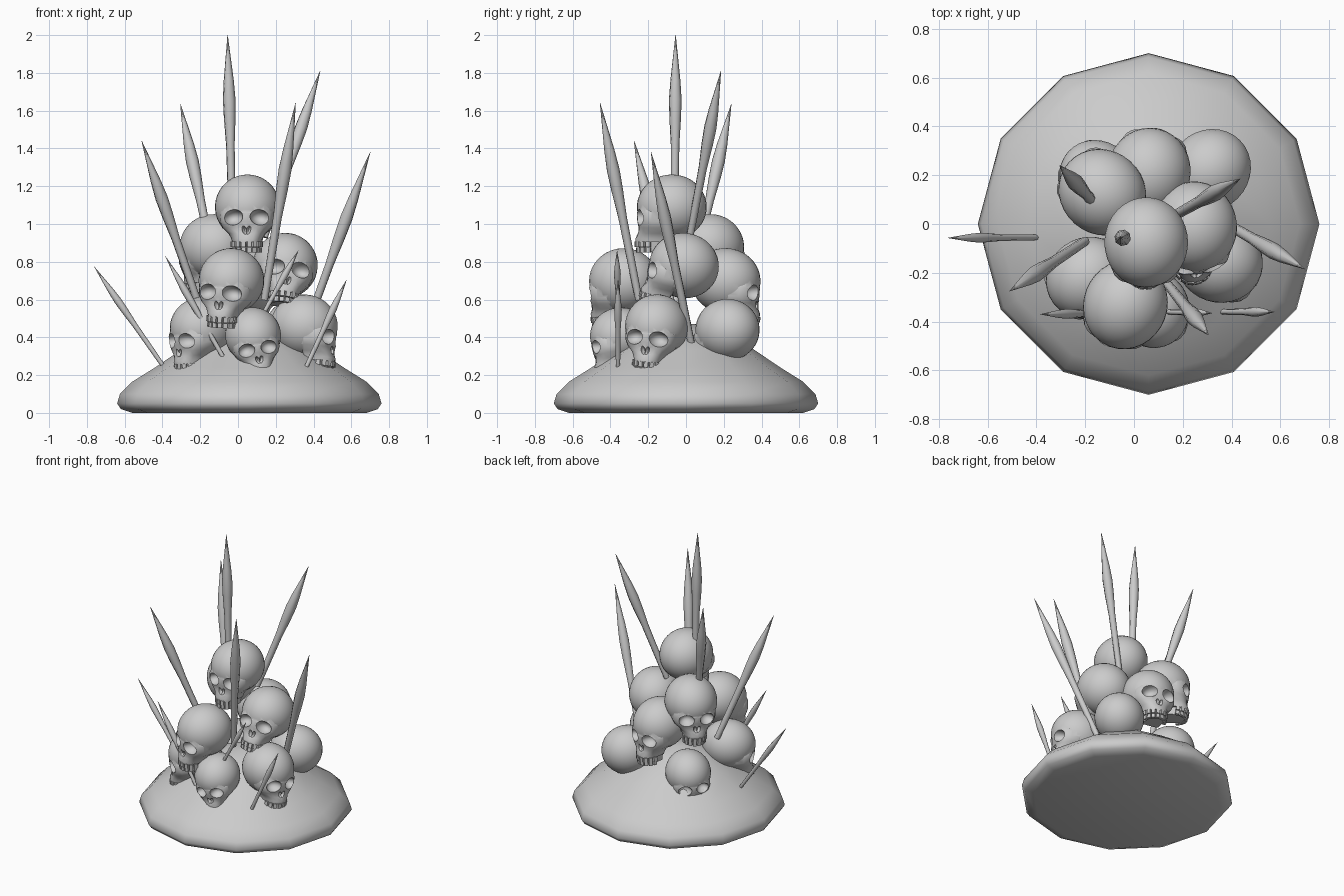
import bpy, bmesh, math
from mathutils import Matrix, Vector

if "Cube" in bpy.data.objects:
    bpy.data.objects.remove(bpy.data.objects["Cube"])


def finish(bm, name, angle=35):
    bmesh.ops.recalc_face_normals(bm, faces=bm.faces)
    me = bpy.data.meshes.new(name)
    bm.to_mesh(me)
    bm.free()
    ob = bpy.data.objects.new(name, me)
    bpy.context.collection.objects.link(ob)
    activate(ob)
    bpy.ops.object.shade_smooth_by_angle(angle=math.radians(angle))
    return ob


def activate(ob):
    bpy.ops.object.select_all(action='DESELECT')
    ob.select_set(True)
    bpy.context.view_layer.objects.active = ob


def loft(bm, rings):
    """Skin a stack of equal-length point rings and cap both ends."""
    vs = [[bm.verts.new(p) for p in r] for r in rings]
    n = len(vs[0])
    for a, b in zip(vs, vs[1:]):
        for i in range(n):
            bm.faces.new((a[i], a[(i + 1) % n], b[(i + 1) % n], b[i]))
    bm.faces.new(vs[0])
    bm.faces.new(vs[-1])


def circle(r, z, n, phase=0.0, cx=0.0):
    return [(cx + r * math.cos(phase + math.tau * i / n),
             r * math.sin(phase + math.tau * i / n), z) for i in range(n)]


def ellipsoid(name, loc, radii, rot=0.0, seg=24):
    bm = bmesh.new()
    m = Matrix.Translation(loc) @ Matrix.Rotation(rot, 4, 'Y') @ Matrix.Diagonal((*radii, 1))
    bmesh.ops.create_uvsphere(bm, u_segments=seg, v_segments=seg * 2 // 3, radius=1, matrix=m)
    return finish(bm, name)


def boolean(target, other, op):
    mod = target.modifiers.new(op, 'BOOLEAN')
    mod.operation, mod.object, mod.solver = op, other, 'EXACT'
    activate(target)
    bpy.ops.object.modifier_apply(modifier=mod.name)
    bpy.data.objects.remove(other)


# Twelve-sided mound
bm = bmesh.new()
mound = [(.62, 0), (.68, .02), (.70, .05), (.685, .10), (.62, .165),
         (.5, .24), (.36, .335), (.2, .43), (.05, .47)]
loft(bm, [circle(r, z, 12, 0, .06) for r, z in mound])
finish(bm, "base_mound", 50)


# Master skull: cranium plus tapered face, with sockets and nose cut out
def face_ring(z, hw, front, back):
    pts = []
    for i in range(20):
        a = math.tau * i / 20
        c, s = math.cos(a), math.sin(a)
        x = hw * math.copysign(abs(c) ** .75, c)
        depth = abs(front) if s < 0 else back
        pts.append((x, -.05 + math.copysign(abs(s) ** .75, s) * (depth - .05 if s < 0 else depth), z))
    return pts


skull = ellipsoid("skull_1", (0, 0, 0), (.172, .185, .172), seg=32)
bm = bmesh.new()
loft(bm, [face_ring(*r) for r in (
    (.02, .125, -.165, .04), (-.03, .145, -.185, .05), (-.075, .147, -.183, .05),
    (-.11, .132, -.176, .04), (-.14, .10, -.18, .03), (-.165, .085, -.192, .02),
    (-.185, .08, -.192, .01))])
boolean(skull, finish(bm, "face"), 'UNION')
for s in (-1, 1):
    boolean(skull, ellipsoid("eye_cutter", (s * .072, -.185, -.055), (.054, .07, .042), s * .2, 18), 'DIFFERENCE')
    boolean(skull, ellipsoid("nose_cutter", (s * .011, -.19, -.122), (.013, .04, .024), s * .3, 12), 'DIFFERENCE')

# Two rows of teeth on an inset gum
bm = bmesh.new()
bm.from_mesh(skull.data)
loft(bm, [face_ring(-.18, .07, -.178, .01), face_ring(-.236, .06, -.172, .01)])
for z, h, k in ((-.197, .03, 1.0), (-.228, .026, .92)):
    for i in range(8):
        a = math.radians(-77 + 22 * i)
        p = Vector((.074 * k * math.sin(a), -.105 - .08 * k * math.cos(a), z))
        m = Matrix.Translation(p) @ Matrix.Rotation(a, 4, 'Z') @ Matrix.Diagonal((.023, .022, h, 1))
        bmesh.ops.create_cube(bm, size=1, matrix=m)
bm.to_mesh(skull.data)
bm.free()
activate(skull)
bpy.ops.object.shade_smooth_by_angle(angle=math.radians(35))

# Pile of skulls: location, facing direction, pitch down, roll, scale
skulls = [
    ((.05, -.075, 1.09), (-.03, -1), 0, 0, 1),
    ((-.035, -.33, .70), (-.35, -.93), 3, 4, 1),
    ((.08, -.35, .41), (.12, -1), 10, -10, .86),
    ((-.19, -.22, .45), (-.8, -.6), 6, 0, .95),
    ((.35, -.155, .46), (.93, -.3), 4, 6, .97),
    ((.25, -.01, .78), (.12, -1), -13, 8, 1),
    ((-.13, .13, .88), (-.75, .65), 5, 0, 1),
    ((.06, .21, .70), (.22, 1), 3, 0, 1),
    ((.31, .22, .44), (-.7, -.7), 0, 0, .95),
    ((-.15, .19, .39), (-.75, .65), 8, -6, .87),
]
for i, (loc, f, pitch, roll, sc) in enumerate(skulls):
    ob = skull
    if i:
        ob = bpy.data.objects.new(f"skull_{i + 1}", skull.data)
        bpy.context.collection.objects.link(ob)
    ob.matrix_world = (Matrix.Translation(loc) @ Matrix.Rotation(math.atan2(f[0], -f[1]), 4, 'Z')
                       @ Matrix.Rotation(math.radians(pitch), 4, 'X')
                       @ Matrix.Rotation(math.radians(roll), 4, 'Y') @ Matrix.Scale(sc, 4))

# Spikes between the skulls: base, tip, widest radius
spikes = [
    ((-.03, -.06, 1.0), (-.055, -.055, 2.0), .034),
    ((.14, .02, .93), (.435, .185, 1.81), .034),
    ((.14, -.25, .6), (.305, -.455, 1.64), .034),
    ((-.12, .04, .75), (-.305, .24, 1.635), .034),
    ((-.2, -.07, .55), (-.51, -.275, 1.44), .034),
    ((.33, .03, .36), (.70, -.185, 1.38), .034),
    ((-.39, -.055, .24), (-.762, -.057, .775), .02),
    ((-.07, -.365, .28), (-.385, -.37, .83), .02),
    ((.36, -.36, .24), (.575, -.36, .705), .02),
    ((.12, -.36, .5), (.32, -.365, .86), .018),
]
for i, (base, tip, r) in enumerate(spikes):
    d = Vector(tip) - Vector(base)
    bm = bmesh.new()
    loft(bm, [circle(r * k, d.length * t, 8) for t, k in
              ((0, .55), (.1, .6), (.42, .68), (.56, .92), (.66, 1), (.76, .8), (1, .03))])
    ob = finish(bm, f"spike_{i + 1}", 50)
    ob.matrix_world = Matrix.Translation(base) @ d.to_track_quat('Z', 'Y').to_matrix().to_4x4()
